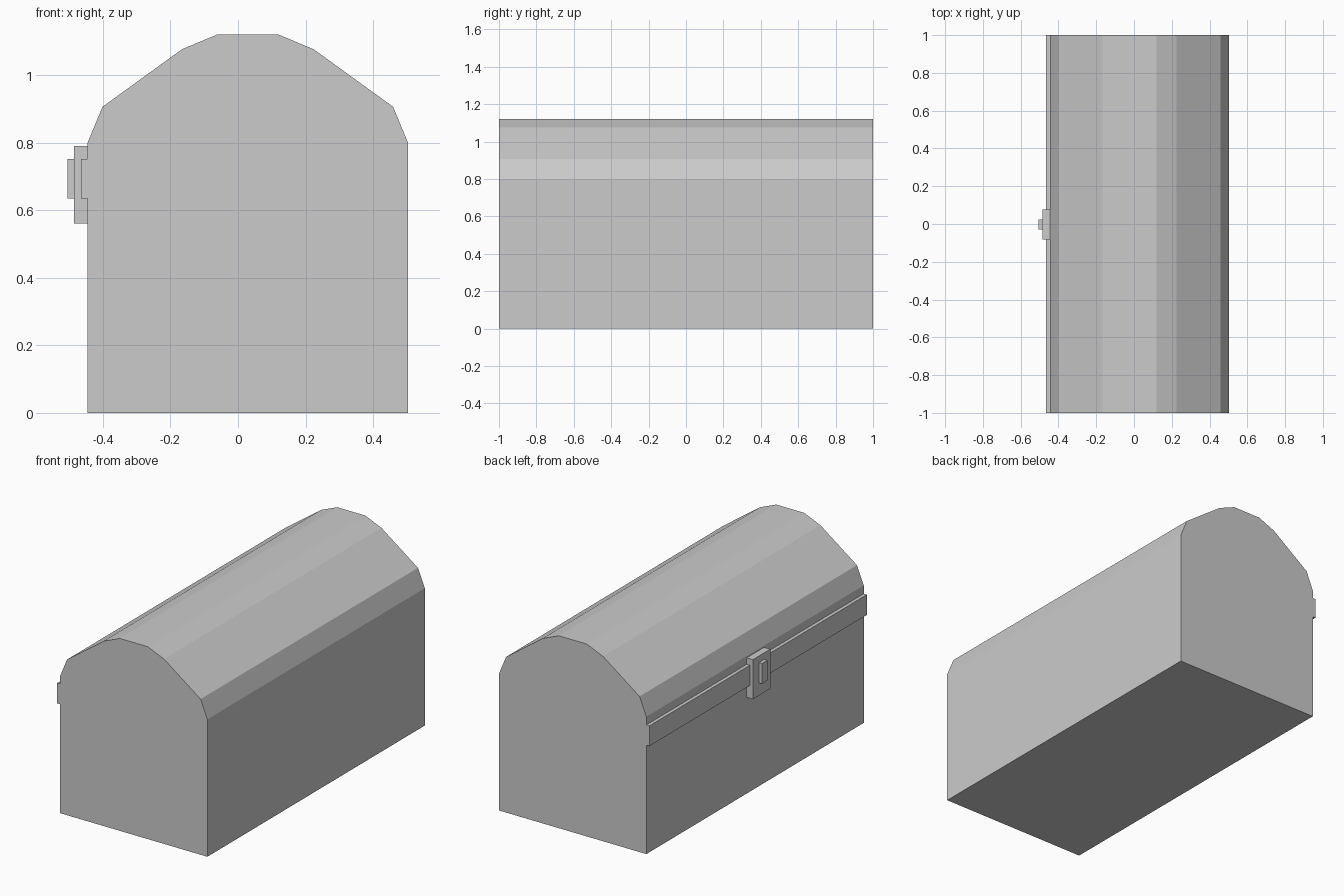
import bpy, bmesh

if "Cube" in bpy.data.objects:
    bpy.data.objects.remove(bpy.data.objects["Cube"])


def prism(name, profile, y0, y1):
    """Extrude an (x, z) profile along y from y0 to y1."""
    bm = bmesh.new()
    face = bm.faces.new([bm.verts.new((x, y0, z)) for x, z in profile])
    side = bmesh.ops.extrude_face_region(bm, geom=[face])["geom"]
    verts = [v for v in side if isinstance(v, bmesh.types.BMVert)]
    bmesh.ops.translate(bm, verts=verts, vec=(0, y1 - y0, 0))
    bmesh.ops.recalc_face_normals(bm, faces=bm.faces)
    mesh = bpy.data.meshes.new(name)
    bm.to_mesh(mesh)
    bm.free()
    obj = bpy.data.objects.new(name, mesh)
    bpy.context.collection.objects.link(obj)
    return obj


def box(name, x0, x1, y0, y1, z0, z1):
    return prism(name, [(x0, z0), (x1, z0), (x1, z1), (x0, z1)], y0, y1)


# Chest body with faceted barrel lid, mirrored about its own centre line
CX = 0.029
half = [(0.474, 0), (0.474, 0.80), (0.43, 0.906), (0.195, 1.076), (0.09, 1.12)]
profile = [(CX + x, z) for x, z in half] + [(CX - x, z) for x, z in reversed(half)]
prism("chest_body_and_lid", profile, -1, 1)

# Rim band along the opening side
LEFT = CX - 0.474
box("rim_band", LEFT - 0.02, LEFT, -1, 1, 0.634, 0.752)

# Latch plate and raised keyhole block
box("latch_plate", LEFT - 0.04, LEFT, -0.083, 0.077, 0.56, 0.79)
box("keyhole_block", LEFT - 0.06, LEFT - 0.04, -0.029, 0.023, 0.634, 0.752)
